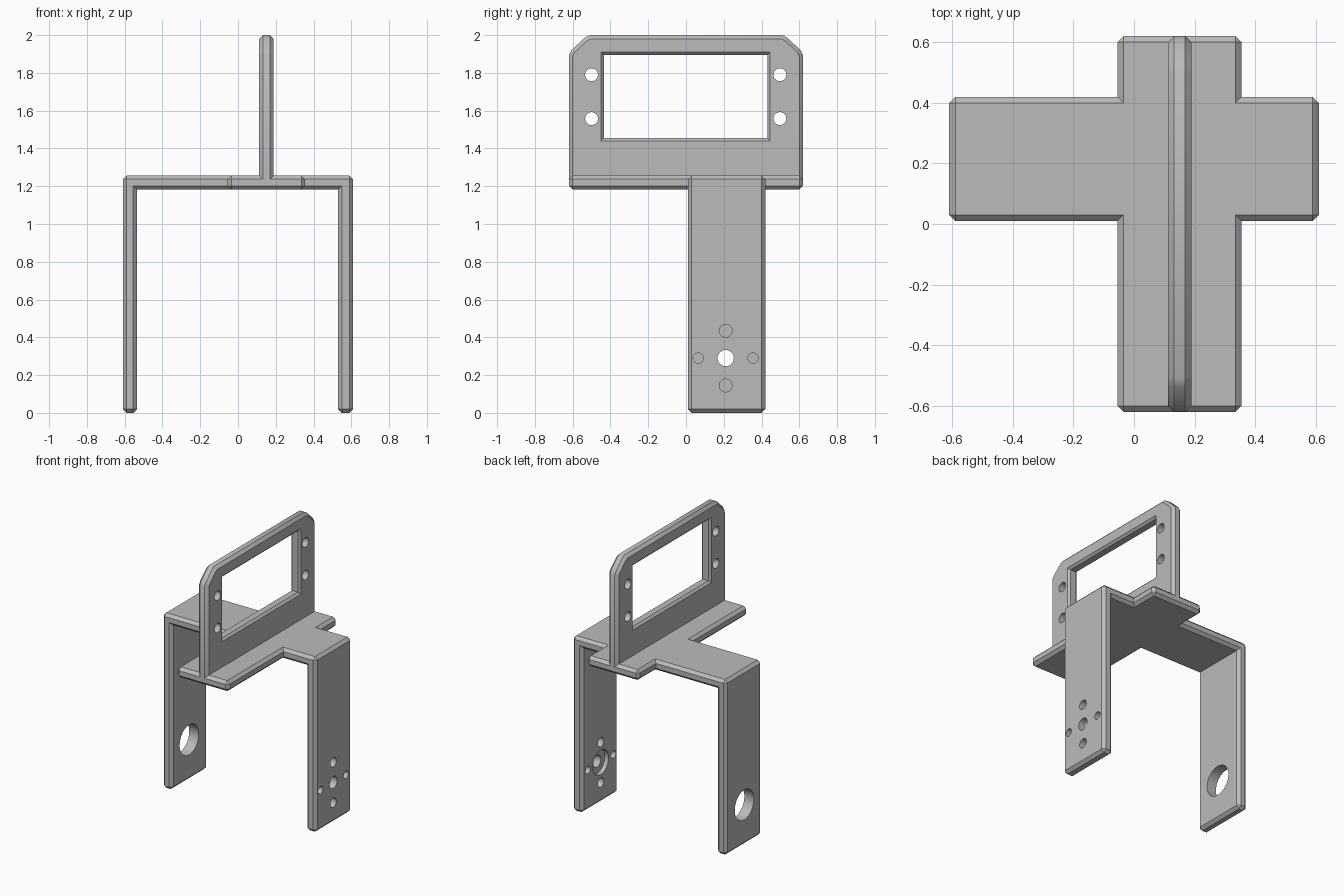
import bpy, bmesh, math
from mathutils import Matrix, Vector
from itertools import product

old = bpy.data.objects.get("Cube")
if old:
    bpy.data.objects.remove(old, do_unlink=True)

CHAMFER = 0.02

grey = bpy.data.materials.new("plain grey")
grey.diffuse_color = (0.5, 0.5, 0.5, 1)
grey.use_nodes = True
grey.node_tree.nodes["Principled BSDF"].inputs["Base Color"].default_value = (0.5, 0.5, 0.5, 1)


def make_object(name, bm):
    bmesh.ops.recalc_face_normals(bm, faces=bm.faces)
    mesh = bpy.data.meshes.new(name)
    bm.to_mesh(mesh)
    bm.free()
    mesh.materials.append(grey)
    obj = bpy.data.objects.new(name, mesh)
    bpy.context.collection.objects.link(obj)
    return obj


def chamfer_outer(bm, width):
    """Chamfer the convex edges and leave inner corners sharp."""
    bmesh.ops.recalc_face_normals(bm, faces=bm.faces)
    bm.normal_update()
    edges = [e for e in bm.edges if e.calc_face_angle_signed(0) > math.radians(40)]
    bmesh.ops.bevel(bm, geom=edges, offset=width, offset_type='OFFSET',
                    segments=1, affect='EDGES', clamp_overlap=False)


def add_drill(bm, x0, x1, y, z, radius):
    """Cylinder along x."""
    place = Matrix.Translation(((x0 + x1) / 2, y, z)) @ Matrix.Rotation(math.pi / 2, 4, 'Y')
    bmesh.ops.create_cone(bm, cap_ends=True, segments=48, radius1=radius,
                          radius2=radius, depth=x1 - x0, matrix=place)


def cut(obj, bm):
    """Subtract a cutter mesh from an object and remove the cutter."""
    cutter = make_object("cutter", bm)
    cutter.hide_render = True
    mod = obj.modifiers.new("holes", 'BOOLEAN')
    mod.operation = 'DIFFERENCE'
    mod.solver = 'EXACT'
    mod.object = cutter
    bpy.context.view_layer.update()
    result = bpy.data.meshes.new_from_object(obj.evaluated_get(bpy.context.evaluated_depsgraph_get()))
    obj.modifiers.clear()
    obj.data = result
    bpy.data.objects.remove(cutter, do_unlink=True)


def smooth(obj, degrees):
    bpy.ops.object.select_all(action='DESELECT')
    obj.select_set(True)
    bpy.context.view_layer.objects.active = obj
    bpy.ops.object.shade_smooth_by_angle(angle=math.radians(degrees))


# Bracket: cross-shaped deck with a leg at each end of the cross arm
xs = [-0.61, -0.535, -0.055, 0.355, 0.53, 0.61]
ys = [-0.62, 0.01, 0.42, 0.62]
zs = [0, 1.182, 1.257]


def solid(i, j, k):
    if not (0 <= i < 5 and 0 <= j < 3 and 0 <= k < 2):
        return False
    return (j == 1 or i == 2) if k == 1 else (j == 1 and i in (0, 4))


bm = bmesh.new()
for cell in product(range(5), range(3), range(2)):
    if not solid(*cell):
        continue
    for axis, side in product(range(3), (0, 1)):
        beside = list(cell)
        beside[axis] += 2 * side - 1
        if solid(*beside):
            continue
        corners = []
        for u, v in ((0, 0), (1, 0), (1, 1), (0, 1)):
            c = list(cell)
            c[axis] += side
            c[(axis + 1) % 3] += u
            c[(axis + 2) % 3] += v
            corners.append(bm.verts.new((xs[c[0]], ys[c[1]], zs[c[2]])))
        bm.faces.new(corners)
bmesh.ops.remove_doubles(bm, verts=bm.verts, dist=0.0001)
bmesh.ops.recalc_face_normals(bm, faces=bm.faces)
bmesh.ops.dissolve_limit(bm, angle_limit=0.02, verts=bm.verts, edges=bm.edges)
chamfer_outer(bm, CHAMFER)
bracket = make_object("bracket", bm)

# Leg holes: bearing hole on the right, shaft and screw holes on the left
hub_y, hub_z = 0.21, 0.29
bm = bmesh.new()
add_drill(bm, -0.7, -0.45, hub_y, hub_z, 0.108)
add_drill(bm, 0.45, 0.7, hub_y, hub_z, 0.043)
for s in (-1, 1):
    add_drill(bm, 0.45, 0.7, hub_y, hub_z + s * 0.145, 0.034)
    add_drill(bm, 0.45, 0.7, hub_y + s * 0.145, hub_z, 0.027)
cut(bracket, bm)

# Shallow recess round the shaft hole on the inner face
bm = bmesh.new()
add_drill(bm, 0.45, 0.56, hub_y, hub_z, 0.088)
cut(bracket, bm)
smooth(bracket, 30)

# Upright frame with clipped top corners
half = [(0.62, 1.237), (0.62, 1.895), (0.605, 1.922), (0.537, 1.985), (0.51, 2.0)]
outline = half + [(-y, z) for y, z in reversed(half)]
bm = bmesh.new()
base = bm.faces.new([bm.verts.new((0.112, y, z)) for y, z in outline])
ext = bmesh.ops.extrude_face_region(bm, geom=[base])
bmesh.ops.translate(bm, vec=(0.077, 0, 0),
                    verts=[g for g in ext["geom"] if isinstance(g, bmesh.types.BMVert)])
bmesh.ops.recalc_face_normals(bm, faces=bm.faces)
rim = [e for e in bm.edges
       if abs(e.verts[0].co.x - e.verts[1].co.x) < 0.001
       and max(v.co.z for v in e.verts) > 1.3]
bmesh.ops.bevel(bm, geom=rim, offset=CHAMFER, offset_type='OFFSET',
                segments=1, affect='EDGES', clamp_overlap=False)
frame = make_object("upright_frame", bm)

# Screw holes and window, the window flaring out at both faces
bm = bmesh.new()
for y, z in product((-0.5, 0.497), (1.558, 1.79)):
    add_drill(bm, 0.05, 0.25, y, z, 0.034)
cut(frame, bm)

bm = bmesh.new()
rings = []
for x, grow in ((0.102, 0.025), (0.127, 0), (0.174, 0), (0.199, 0.025)):
    y, z = 0.433 + grow, 0.22 + grow
    rings.append([bm.verts.new((x, sy * y - 0.002, 1.675 + sz * z))
                  for sy, sz in ((-1, -1), (1, -1), (1, 1), (-1, 1))])
for a, b in zip(rings, rings[1:]):
    for i in range(4):
        n = (i + 1) % 4
        bm.faces.new((a[i], a[n], b[n], b[i]))
bm.faces.new(rings[0])
bm.faces.new(rings[-1])
cut(frame, bm)
smooth(frame, 30)
